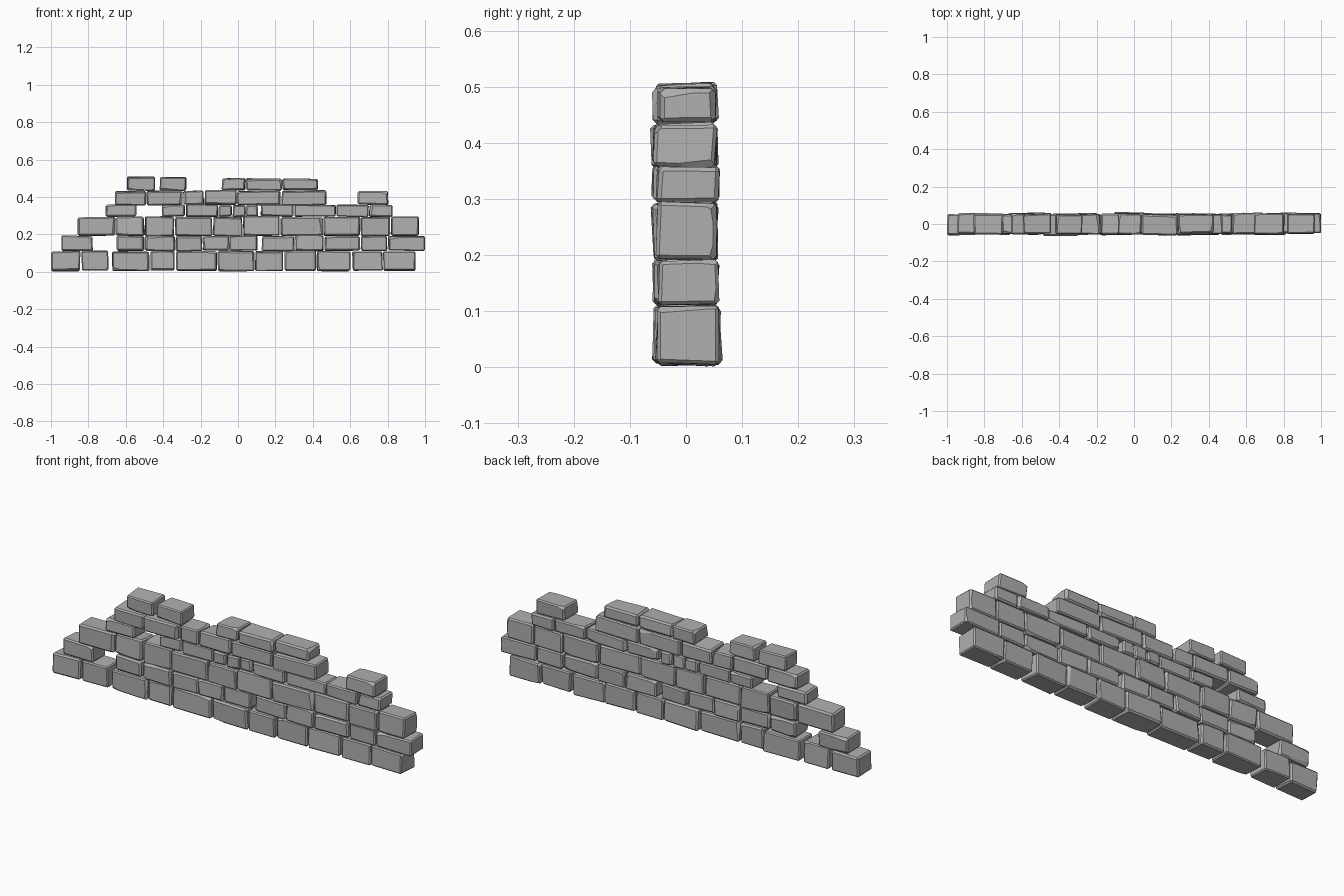
import bpy
import bmesh
import math
import random
from mathutils import Matrix, Vector

random.seed(7)

default_cube = bpy.data.objects.get("Cube")
if default_cube:
    bpy.data.objects.remove(default_cube, do_unlink=True)

# One stone colour for the whole wall
stone = bpy.data.materials.new("grey stone")
stone.use_nodes = True
grey = (0.43, 0.43, 0.43, 1)
stone.diffuse_color = grey
stone.node_tree.nodes["Principled BSDF"].inputs["Base Color"].default_value = grey

# Each course: name, bottom, top, runs of vertical joints in hundredths (a new run follows a gap)
COURSES = [
    ("base", 0.006, 0.110, [[-100, -84, -69], [-67.5, -47, -33.5, -11, 9, 24.5, 42, 60],
                            [61, 77.5, 95]]),
    ("second", 0.112, 0.191, [[-94.5, -77.5], [-65, -50, -33.5, -19, -4.5, 10.5],
                              [12.5, 30.5, 46, 65.5, 80, 100]]),
    ("third", 0.192, 0.293, [[-86, -65.5, -50, -34, -13.5, 2.5, 22.5, 45.5, 65.5, 81.5, 97]]),
    ("fourth", 0.295, 0.357, [[-71, -54], [-41, -28, -10.5, -3, 4, 11], [12, 30, 52.5, 70, 83]]),
    ("fifth", 0.358, 0.432, [[-66, -49, -29.5, -18, -0.5, 23, 47.5], [64, 80.5]]),
    ("top_left", 0.435, 0.507, [[-59.5, -44], [-42, -27.5]]),
    ("top_middle", 0.435, 0.498, [[-9, 4, 23.5, 43]]),
]
JOINT = 0.006
DEPTH = 0.107


def jitter(amount):
    return random.uniform(-amount, amount)


def chip(bm, size):
    """Slice a slanting flake off one random edge or corner."""
    axes = [random.choice((-1, 1)) for _ in range(3)]
    weights = [random.uniform(0.6, 1) for _ in range(3)]
    weights[random.randrange(3)] = random.uniform(0.05, 0.3)
    normal = Vector([a * w for a, w in zip(axes, weights)]).normalized()
    reach = max(v.co.dot(normal) for v in bm.verts)
    cut = bmesh.ops.bisect_plane(
        bm, geom=bm.verts[:] + bm.edges[:] + bm.faces[:], dist=1e-5,
        plane_co=normal * (reach - size), plane_no=normal, clear_outer=True)
    edges = [e for e in cut["geom_cut"] if isinstance(e, bmesh.types.BMEdge)]
    bmesh.ops.holes_fill(bm, edges=edges, sides=0)


def add_stone(name, left, right, bottom, top):
    """Build a worn block with skewed corners, bevelled edges and chips."""
    bm = bmesh.new()
    bmesh.ops.create_cube(bm, size=1)
    size = Vector((right - left - JOINT, DEPTH + jitter(0.006), top - bottom))
    for v in bm.verts:
        v.co = Vector([c * s + jitter(0.003) for c, s in zip(v.co, size)])
    bmesh.ops.bevel(bm, geom=bm.edges[:], offset=random.uniform(0.005, 0.008),
                    segments=1, affect="EDGES", profile=0.5)
    for _ in range(random.randint(3, 5)):
        chip(bm, random.uniform(0.002, 0.006))

    # Settle the block slightly out of line
    tilt = Matrix.Rotation(math.radians(jitter(3)), 4, "X")
    turn = Matrix.Rotation(math.radians(jitter(1.5)), 4, "Z")
    centre = Vector(((left + right) / 2, jitter(0.005), (bottom + top) / 2))
    bmesh.ops.transform(bm, matrix=Matrix.Translation(centre) @ turn @ tilt, verts=bm.verts)
    for v in bm.verts:
        v.co.x = min(max(v.co.x, -1), 1)
        v.co.z = max(v.co.z, 0)
    bmesh.ops.recalc_face_normals(bm, faces=bm.faces)

    mesh = bpy.data.meshes.new(name)
    bm.to_mesh(mesh)
    bm.free()
    mesh.materials.append(stone)
    bpy.context.collection.objects.link(bpy.data.objects.new(name, mesh))


# Lay the courses from the ground up
for course, bottom, top, runs in COURSES:
    count = 0
    for run in runs:
        for left, right in zip(run, run[1:]):
            count += 1
            add_stone(f"{course}_course_stone_{count}", left / 100, right / 100,
                      bottom + jitter(0.001), top + jitter(0.002))
